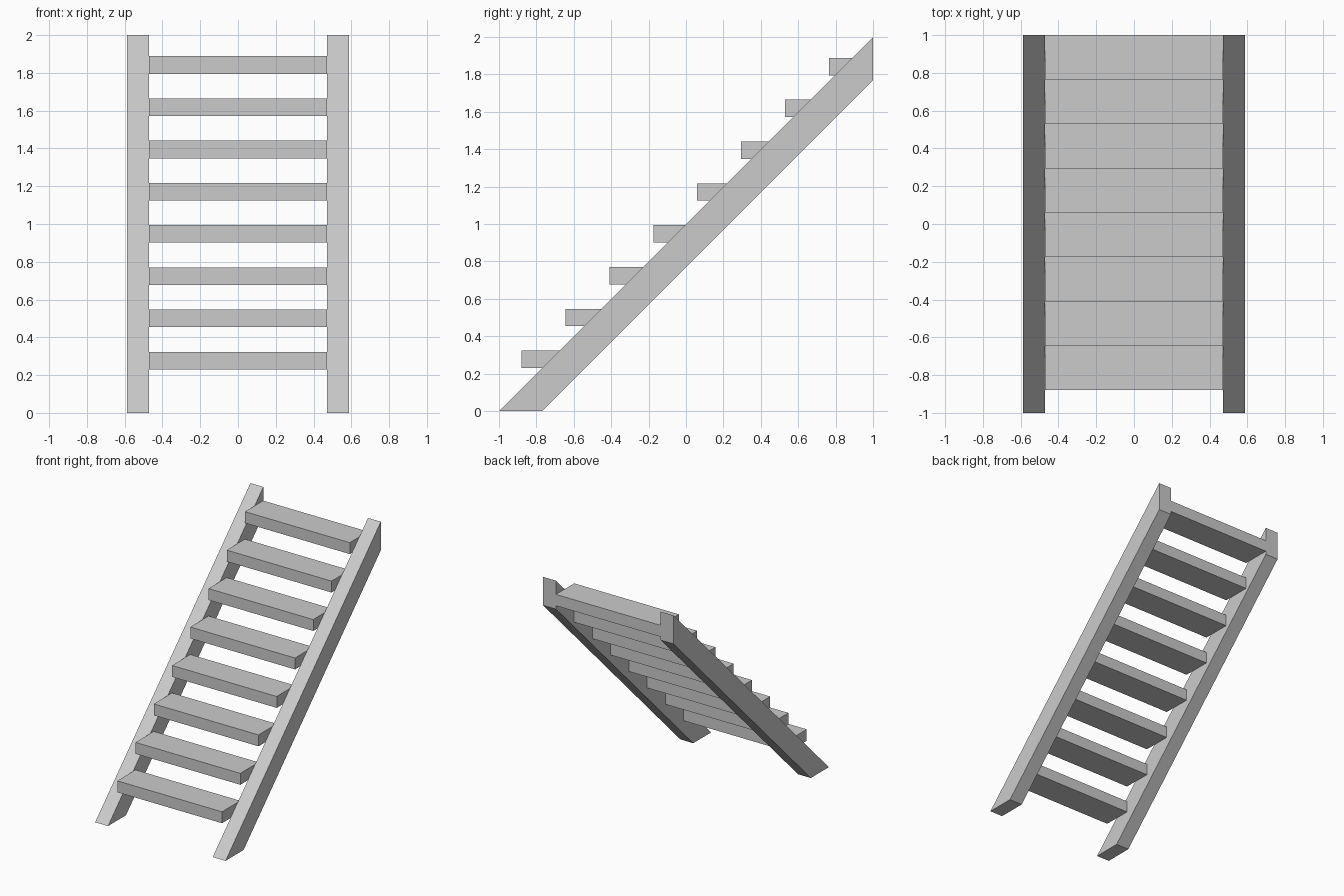
import bpy

if "Cube" in bpy.data.objects:
    bpy.data.objects.remove(bpy.data.objects["Cube"])


def extrude_profile(name, profile, x0, x1):
    """Prism made from a (y, z) outline extruded along x."""
    n = len(profile)
    verts = [(x, y, z) for x in (x0, x1) for y, z in profile]
    faces = [tuple(reversed(range(n))), tuple(range(n, 2 * n))]
    faces += [(i, (i + 1) % n, n + (i + 1) % n, n + i) for i in range(n)]
    mesh = bpy.data.meshes.new(name)
    mesh.from_pydata(verts, [], faces)
    obj = bpy.data.objects.new(name, mesh)
    bpy.context.collection.objects.link(obj)
    return obj


INNER, OUTER = 0.472, 0.588

# Sloping side rails: level cut at the floor, plumb cut at the top
rail = [(-1, 0), (-0.768, 0), (1, 1.768), (1, 2)]
extrude_profile("left_stringer", rail, -OUTER, -INNER)
extrude_profile("right_stringer", rail, INNER, OUTER)

# Eight treads, each starting where the one below ends
DEPTH, THICK, RISE = 0.235, 0.093, 0.2236
for i in range(8):
    y = -0.88 + i * DEPTH
    z = 0.23 + i * RISE
    outline = [(y, z), (y + DEPTH, z), (y + DEPTH, z + THICK), (y, z + THICK)]
    extrude_profile(f"tread_{i + 1}", outline, -INNER, INNER)
